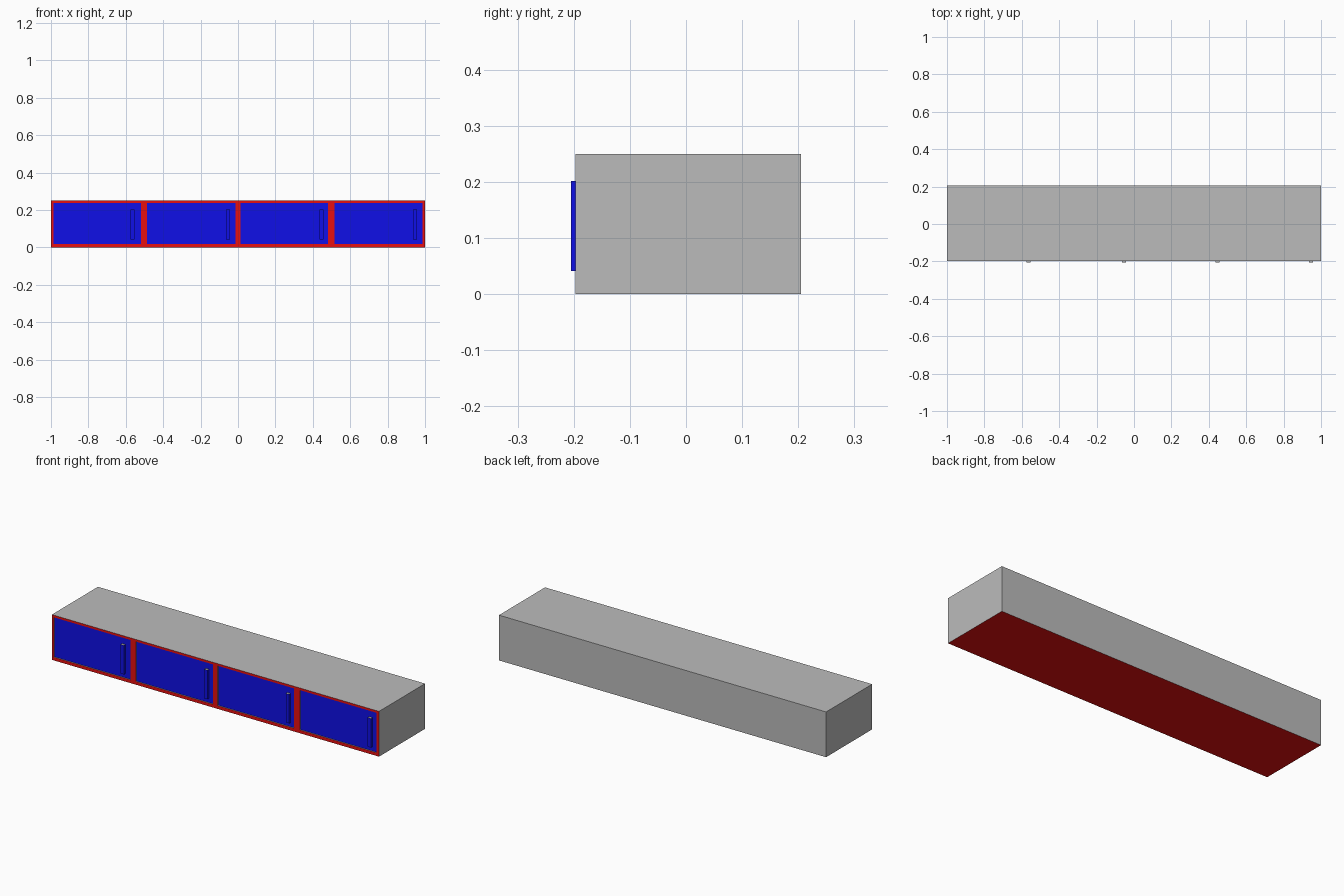
import bpy
import bmesh
from mathutils import Matrix, Vector

cube = bpy.data.objects.get("Cube")
if cube:
    bpy.data.objects.remove(cube, do_unlink=True)


def make_material(name, color):
    mat = bpy.data.materials.new(name)
    mat.use_nodes = True
    mat.diffuse_color = color
    mat.node_tree.nodes["Principled BSDF"].inputs["Base Color"].default_value = color
    return mat


GREY = make_material("grey casing", (0.5, 0.5, 0.5, 1))
RED = make_material("red frame", (0.8, 0.005, 0.005, 1))
BLUE = make_material("blue door", (0.005, 0.005, 0.8, 1))

FRONT, BACK, HEIGHT = -0.197, 0.205, 0.25
RECESS = 0.005
DOOR_BOTTOM, DOOR_TOP = 0.018, 0.238
DOORS = [(-0.986, -0.519), (-0.487, -0.014), (0.014, 0.481), (0.517, 0.986)]
HANDLES = [-0.564, -0.053, 0.446, 0.946]


def box(bm, low, high):
    low, high = Vector(low), Vector(high)
    matrix = Matrix.Translation((low + high) / 2) @ Matrix.Diagonal((*(high - low), 1))
    bmesh.ops.create_cube(bm, size=1, matrix=matrix)
    bm.normal_update()


def finish(bm, name, materials):
    mesh = bpy.data.meshes.new(name)
    bm.to_mesh(mesh)
    bm.free()
    for mat in materials:
        mesh.materials.append(mat)
    obj = bpy.data.objects.new(name, mesh)
    bpy.context.collection.objects.link(obj)


def front_faces(bm):
    return [f for f in bm.faces if f.normal.y < -0.9]


def cut_front(bm, point, normal):
    faces = front_faces(bm)
    parts = faces + list({e for f in faces for e in f.edges}) + list({v for f in faces for v in f.verts})
    bmesh.ops.bisect_plane(bm, geom=parts, plane_co=point, plane_no=normal)
    bm.normal_update()


# Cabinet: grey casing, red front frame and underside
bm = bmesh.new()
box(bm, (-1, FRONT, 0), (1, BACK, HEIGHT))
for z in (DOOR_BOTTOM, DOOR_TOP):
    cut_front(bm, (0, 0, z), (0, 0, 1))
for x in [edge for door in DOORS for edge in door]:
    cut_front(bm, (x, 0, 0), (1, 0, 0))
for face in bm.faces:
    face.material_index = 1 if face.normal.y < -0.9 or face.normal.z < -0.9 else 0

# Doors: blue panels set back into the frame, with grey reveals
for face in front_faces(bm):
    c = face.calc_center_median()
    if DOOR_BOTTOM < c.z < DOOR_TOP and any(a < c.x < b for a, b in DOORS):
        rim = bmesh.ops.inset_individual(bm, faces=[face], thickness=0, depth=-RECESS)
        for side in rim["faces"]:
            side.material_index = 0
        face.material_index = 2
finish(bm, "cabinet", [GREY, RED, BLUE])

# Handles: slim upright blue bars with grey ends
for number, x in enumerate(HANDLES, 1):
    bm = bmesh.new()
    box(bm, (x - 0.01, BACK * -1, 0.041), (x + 0.01, FRONT + RECESS, 0.202))
    for face in bm.faces:
        face.material_index = 1 if abs(face.normal.z) > 0.9 else 0
    finish(bm, f"door_handle_{number}", [BLUE, GREY])
